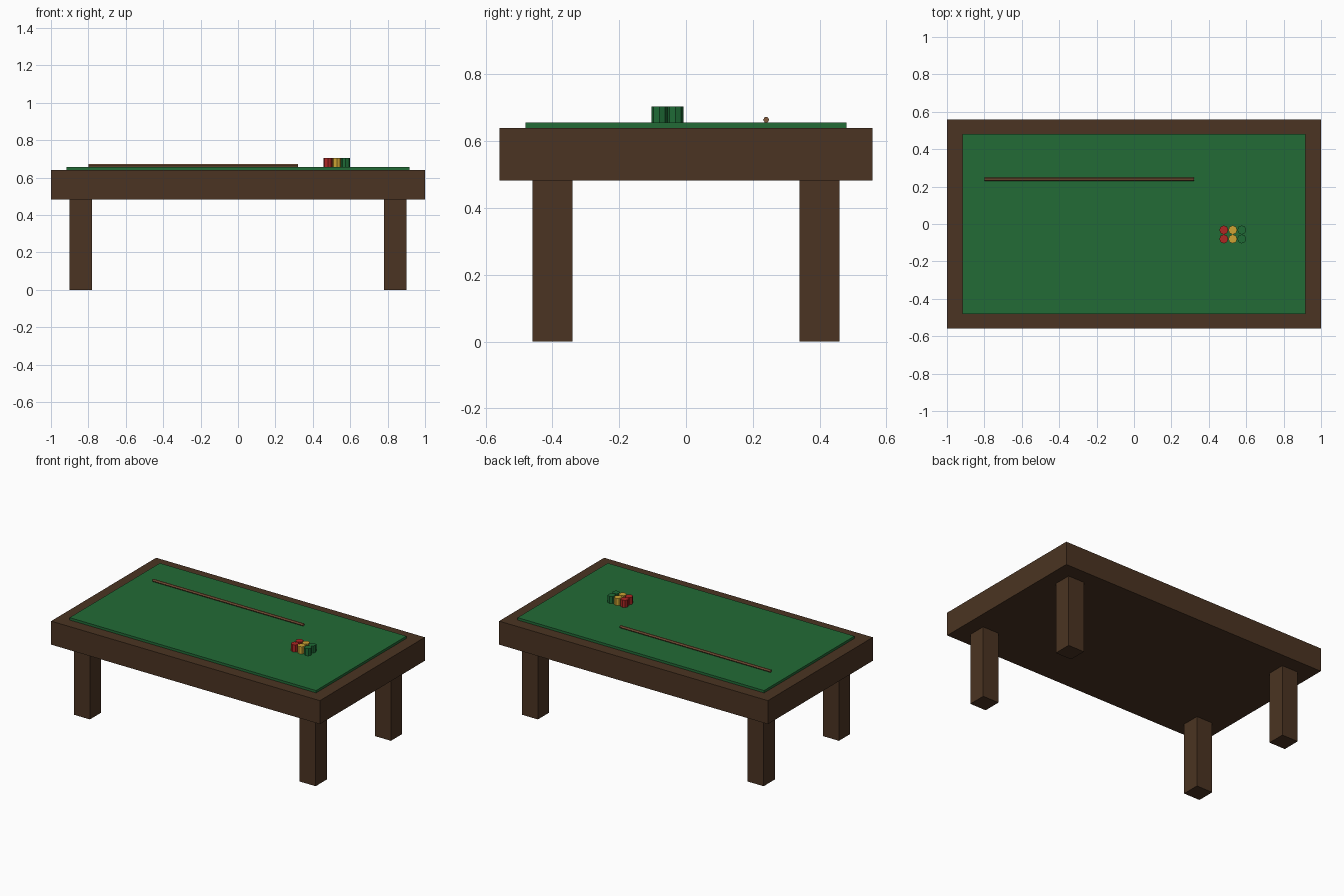
import bpy
from math import pi

cube = bpy.data.objects.get("Cube")
if cube:
    bpy.data.objects.remove(cube, do_unlink=True)


def material(name, rgb):
    mat = bpy.data.materials.new(name)
    mat.use_nodes = True
    colour = (*rgb, 1)
    mat.diffuse_color = colour
    mat.node_tree.nodes["Principled BSDF"].inputs["Base Color"].default_value = colour
    return mat


wood = material("dark wood", (0.07, 0.034, 0.016))
felt = material("green felt", (0.016, 0.147, 0.037))
cue_wood = material("cue wood", (0.22, 0.1, 0.045))
red = material("red", (0.42, 0.02, 0.017))
yellow = material("yellow", (0.61, 0.37, 0.033))
green = material("ball green", (0.013, 0.147, 0.037))


def finish(name, mat):
    obj = bpy.context.object
    obj.name = obj.data.name = name
    obj.data.materials.append(mat)
    return obj


def box(name, size, centre, mat):
    bpy.ops.mesh.primitive_cube_add(size=1, location=centre)
    obj = finish(name, mat)
    obj.scale = size
    bpy.ops.object.transform_apply(location=False, rotation=False, scale=True)


def cylinder(name, sides, radius, depth, centre, mat, rotation=(0, 0, 0)):
    bpy.ops.mesh.primitive_cylinder_add(vertices=sides, radius=radius, depth=depth,
                                        location=centre, rotation=rotation)
    finish(name, mat)


# Table body and raised playing surface
BODY_BASE, BODY_TOP, FELT_TOP = 0.482, 0.64, 0.656
box("table_body", (2, 1.116, BODY_TOP - BODY_BASE),
    (0, 0, (BODY_BASE + BODY_TOP) / 2), wood)
box("playing_surface", (1.835, 0.96, FELT_TOP - BODY_TOP),
    (0, 0, (BODY_TOP + FELT_TOP) / 2), felt)

# Square legs
for side, x in (("left", 0.84), ("right", -0.84)):
    for end, y in (("front", -0.4), ("back", 0.4)):
        box(f"{end}_{side}_leg", (0.12, 0.12, BODY_BASE), (x, y, BODY_BASE / 2), wood)

# Cue lying along the table
cylinder("cue", 6, 0.009, 1.12, (-0.24, 0.24, FELT_TOP + 0.008), cue_wood, (0, pi / 2, 0))

# Block of low-poly balls: two rows of three colours
R = 0.024
for column, (label, mat) in enumerate((("red", red), ("yellow", yellow), ("green", green))):
    for row, word in enumerate(("back", "front")):
        cylinder(f"{label}_ball_{word}", 8, R, 2 * R,
                 (0.48 + 2 * R * column, -0.032 - 2 * R * row, FELT_TOP + R), mat)
